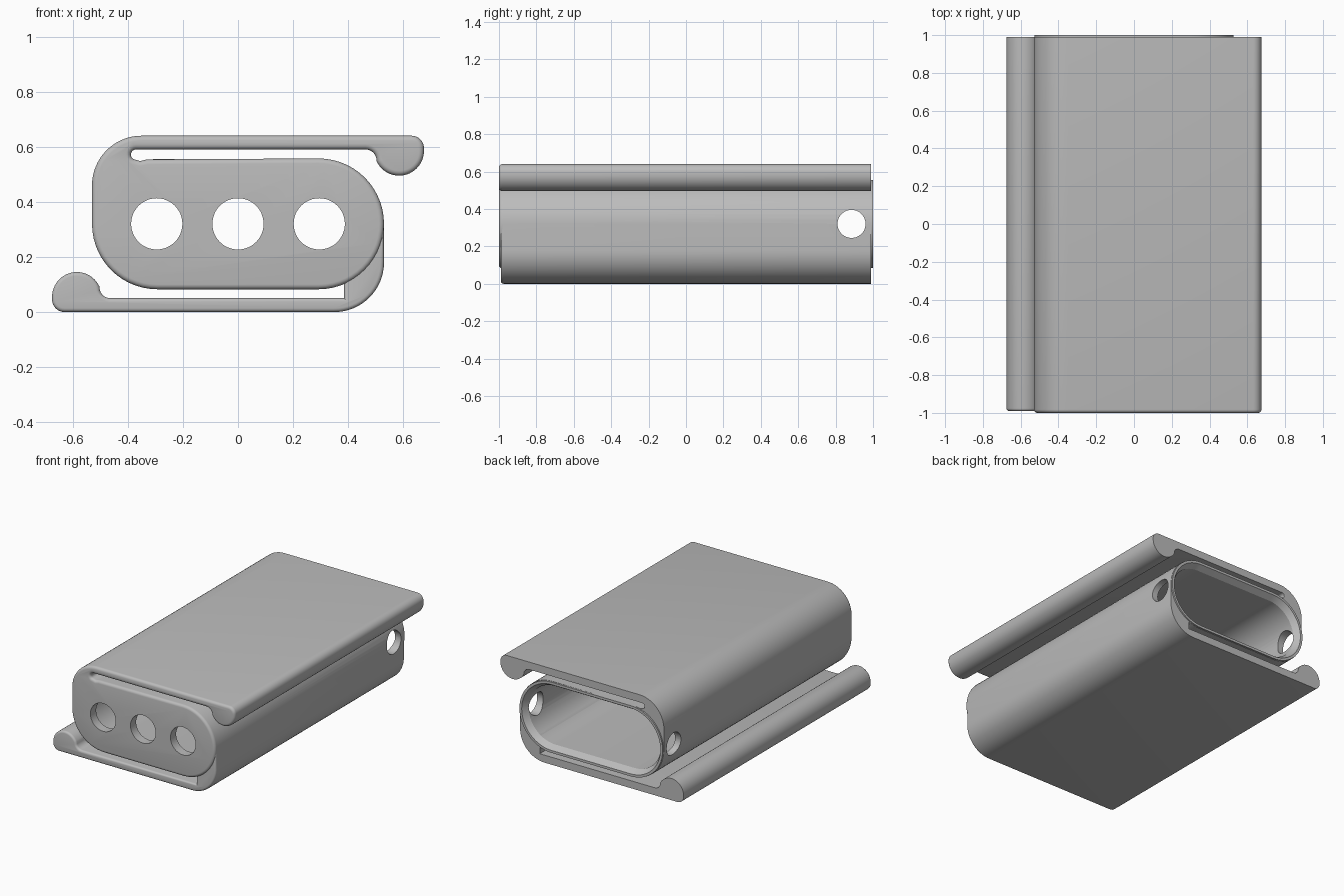
import bpy, bmesh
from math import cos, sin, pi, radians
from mathutils import Matrix

cube = bpy.data.objects.get("Cube")
if cube:
    bpy.data.objects.remove(cube)

MID = 0.32      # height of the body axis
HALF = 0.2925   # half distance between the round ends
RAD = 0.2375    # radius of the round ends

grey = bpy.data.materials.new("grey")
grey.use_nodes = True
colour = (0.5, 0.5, 0.5, 1)
grey.diffuse_color = colour
grey.node_tree.nodes["Principled BSDF"].inputs["Base Color"].default_value = colour


def arc(cx, cz, r, a0, a1, n=12):
    angles = [radians(a0 + (a1 - a0) * i / n) for i in range(n + 1)]
    return [(cx + r * cos(a), cz + r * sin(a)) for a in angles]


def stadium(r):
    return arc(HALF, MID, r, 90, -90, 28) + arc(-HALF, MID, r, 270, 90, 28)


def loft(name, rings, bevel=0.0):
    """Skin matching (y, outline) rings, optionally rounding the first rim."""
    bm = bmesh.new()
    loops = [[bm.verts.new((x, y, z)) for x, z in pts] for y, pts in rings]
    n = len(loops[0])
    for a, b in zip(loops, loops[1:]):
        for i in range(n):
            j = (i + 1) % n
            bm.faces.new((a[i], a[j], b[j], b[i]))
    front = bm.faces.new(loops[0])
    bm.faces.new(loops[-1])
    bmesh.ops.recalc_face_normals(bm, faces=bm.faces)
    if bevel:
        bmesh.ops.bevel(bm, geom=list(front.edges), offset=bevel, segments=4,
                        profile=0.5, affect='EDGES', clamp_overlap=False)
    mesh = bpy.data.meshes.new(name)
    bm.to_mesh(mesh)
    bm.free()
    mesh.materials.append(grey)
    ob = bpy.data.objects.new(name, mesh)
    bpy.context.collection.objects.link(ob)
    return ob


def cylinder(name, r, depth, matrix):
    bm = bmesh.new()
    bmesh.ops.create_cone(bm, cap_ends=True, segments=48, radius1=r, radius2=r,
                          depth=depth, matrix=matrix)
    mesh = bpy.data.meshes.new(name)
    bm.to_mesh(mesh)
    bm.free()
    mesh.materials.append(grey)
    ob = bpy.data.objects.new(name, mesh)
    bpy.context.collection.objects.link(ob)
    return ob


# Spring clip outline: round shoulder, flat plate, bead at the tip, slot end
clip = (arc(-0.35, 0.46, 0.18, 180, 90, 16)
        + arc(0.63, 0.595, 0.045, 90, 0, 8)
        + arc(0.585, 0.585, 0.09, 0, -155, 24)
        + arc(0.463, 0.55, 0.04, 15, 90, 6))
slot_end = arc(-0.37, 0.571, 0.019, 90, 235, 8) + [(-0.355, 0.548), (-0.33, 0.554)]
body_edge = arc(HALF, MID, RAD, 90, -90, 28) + arc(-HALF, MID, RAD, 270, 180, 14)

main = clip + slot_end + body_edge
lower = [(-x, 2 * MID - z) for x, z in
         clip + [(-0.385, 0.59), (-0.385, 0.50), (-0.53, MID)]]

parts = [
    loft("body_with_upper_clip", [(-1, main), (0.99, main)], 0.018),
    loft("lower_clip", [(-0.99, lower), (0.99, lower)], 0.014),
    loft("back_rim", [(0.96, stadium(RAD - 0.002)), (1, stadium(RAD - 0.002))]),
]

# Cutters: flared cavity, three front holes, cross hole near the back
cutters = [loft("cavity_cutter", [(-0.94, stadium(0.195)), (0.96, stadium(0.195)),
                                  (1.01, stadium(0.225))])]
for x in (-0.295, 0, 0.295):
    m = Matrix.Translation((x, -0.95, MID)) @ Matrix.Rotation(pi / 2, 4, 'X')
    cutters.append(cylinder("front_hole_cutter", 0.093, 0.3, m))
m = Matrix.Translation((0, 0.885, MID)) @ Matrix.Rotation(pi / 2, 4, 'Y')
cutters.append(cylinder("cross_hole_cutter", 0.075, 2, m))

for part in parts:
    for cutter in cutters:
        mod = part.modifiers.new("cut", 'BOOLEAN')
        mod.operation = 'DIFFERENCE'
        mod.solver = 'EXACT'
        mod.object = cutter
    # Bake the cuts into the mesh
    graph = bpy.context.evaluated_depsgraph_get()
    cut_mesh = bpy.data.meshes.new_from_object(part.evaluated_get(graph))
    part.modifiers.clear()
    part.data = cut_mesh

for cutter in cutters:
    bpy.data.objects.remove(cutter)

bpy.ops.object.select_all(action='DESELECT')
for part in parts:
    part.select_set(True)
bpy.context.view_layer.objects.active = parts[0]
bpy.ops.object.shade_smooth_by_angle(angle=radians(30))
